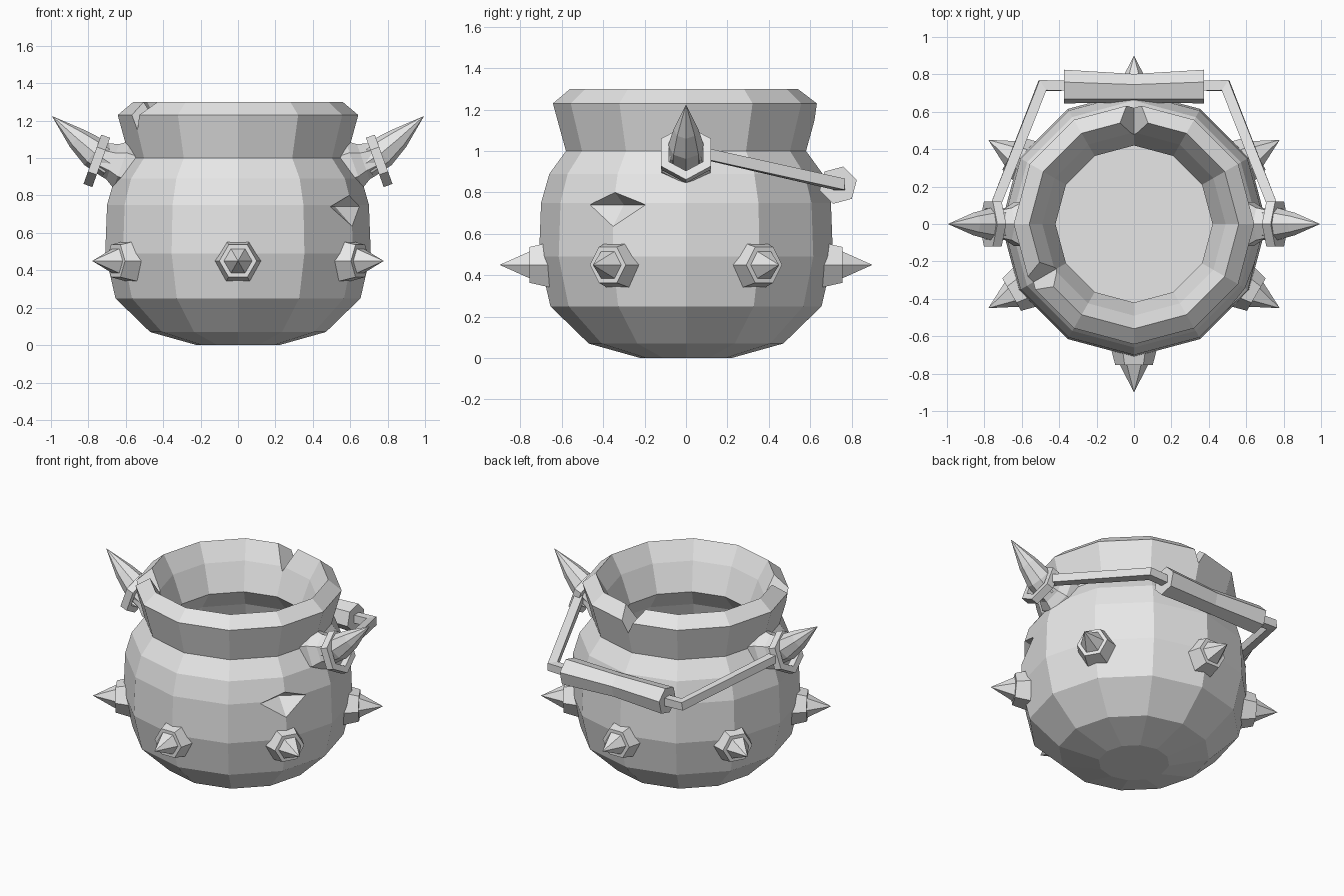
import bpy, bmesh, math
from mathutils import Vector

old = bpy.data.objects.get("Cube")
if old:
    bpy.data.objects.remove(old, do_unlink=True)

iron = bpy.data.materials.new("grey_iron")
iron.use_nodes = True
iron.diffuse_color = (0.8, 0.8, 0.8, 1)
iron.node_tree.nodes["Principled BSDF"].inputs["Base Color"].default_value = (0.8, 0.8, 0.8, 1)


def finish(name, bm):
    bmesh.ops.recalc_face_normals(bm, faces=bm.faces)
    mesh = bpy.data.meshes.new(name)
    bm.to_mesh(mesh)
    bm.free()
    mesh.materials.append(iron)
    obj = bpy.data.objects.new(name, mesh)
    bpy.context.collection.objects.link(obj)
    return obj


def loft(name, sections, sides, spin=0, axis=None, closed=False):
    """Join polygon rings given as (centre, radius); radius 0 makes a tip."""
    bm = bmesh.new()
    pts = [Vector(c) for c, r in sections]
    rings = []
    for i, (c, r) in enumerate(sections):
        if r == 0:
            rings.append([bm.verts.new(c)])
            continue
        stretch = 1
        if axis:
            t = Vector(axis).normalized()
        else:
            a = pts[i] - pts[max(i - 1, 0)]
            b = pts[min(i + 1, len(pts) - 1)] - pts[i]
            t = (a.normalized() + b.normalized()).normalized()
            stretch = 1 / max(0.6, t.dot((b if b.length else a).normalized()))
        side = Vector((1, 0, 0)) if abs(t.z) > 0.99 else t.cross((0, 0, 1)).normalized()
        up = t.cross(side)
        ring = []
        for k in range(sides):
            ang = math.radians(spin) + math.tau * k / sides
            ring.append(bm.verts.new(
                pts[i] + r * (side * math.cos(ang) * stretch + up * math.sin(ang))))
        rings.append(ring)
    pairs = list(zip(rings, rings[1:]))
    if closed:
        pairs.append((rings[-1], rings[0]))
    for a, b in pairs:
        for k in range(sides):
            n = (k + 1) % sides
            if len(b) == 1:
                bm.faces.new((a[k], a[n], b[0]))
            else:
                bm.faces.new((a[k], a[n], b[n], b[k]))
    if not closed:
        for ring in (rings[0], rings[-1]):
            if len(ring) > 1:
                bm.faces.new(ring)
    return finish(name, bm)


def hull(name, points):
    bm = bmesh.new()
    for p in points:
        bm.verts.new(p)
    bmesh.ops.convex_hull(bm, input=bm.verts)
    return finish(name, bm)


def polar(angle, r, z, lateral=0):
    a = math.radians(angle)
    return Vector((r * math.cos(a) - lateral * math.sin(a),
                   r * math.sin(a) + lateral * math.cos(a), z))


# Pot: outer wall up to the rim, then inner wall down to the floor
outer = [(0.22, 0), (0.47, 0.07), (0.655, 0.25), (0.71, 0.49), (0.70, 0.75),
         (0.66, 0.89), (0.58, 1.0), (0.643, 1.23), (0.56, 1.3)]
inner = [(0.49, 1.18), (0.42, 1.0), (0.52, 0.87), (0.57, 0.73), (0.58, 0.49),
         (0.53, 0.28), (0.42, 0.15)]
pot = loft("pot", [((0, 0, z), r) for r, z in outer + inner], 12, axis=(0, 0, 1))

# Chipped notches in the rim, and a dent in the belly
cutters = []
for angle in (90, 210):
    cutters.append(hull("notch_cutter", [
        polar(angle, r, z, w) for r in (0.3, 0.85)
        for z, w in ((1.15, 0), (1.35, -0.1), (1.35, 0.1))]))
cutters.append(hull("dent_cutter", [
    polar(-30, 0.6, 0.74), polar(-30, 0.9, 0.74), polar(-30, 0.70, 0.81),
    polar(-30, 0.71, 0.63), polar(-30, 0.665, 0.74, 0.17), polar(-30, 0.665, 0.74, -0.17)]))
for cutter in cutters:
    cutter.hide_render = True
    mod = pot.modifiers.new("cut", "BOOLEAN")
    mod.operation = "DIFFERENCE"
    mod.solver = "EXACT"
    mod.object = cutter
bpy.context.view_layer.objects.active = pot
for mod in list(pot.modifiers):
    bpy.ops.object.modifier_apply(modifier=mod.name)
for cutter in cutters:
    bpy.data.objects.remove(cutter, do_unlink=True)

# Spiked studs around the belly
for angle in range(30, 390, 60):
    profile = [(0.64, 0.13), (0.755, 0.1), (0.755, 0.075), (0.9, 0)]
    loft("stud", [(polar(angle, d, 0.45), r) for d, r in profile], 6,
         axis=polar(angle, 1, 0))

# Horns, their collars, the handle rings and the handle arms on both sides
for s, side in ((1, "left"), (-1, "right")):
    tilt = (s * 0.94, 0, 0.34)
    loft(side + "_horn_base", [((s * 0.52, 0, 0.93), 0.14), ((s * 0.62, 0, 0.965), 0.135),
                               ((s * 0.67, 0, 0.98), 0.1), ((s * 0.73, 0, 1.0), 0.085)],
         6, 30, axis=tilt)
    loft(side + "_horn", [((s * 0.68, 0, 0.97), 0.085), ((s * 0.77, 0, 1.03), 0.085),
                          ((s * 0.86, 0, 1.105), 0.06), ((s * 0.995, 0, 1.225), 0)], 8)
    centre = Vector((s * 0.755, 0, 0.985))
    half = Vector(tilt) * 0.025
    loft(side + "_handle_ring", [(centre - half, 0.14), (centre + half, 0.14),
                                 (centre + half, 0.095), (centre - half, 0.095)],
         6, 30, axis=tilt, closed=True)
    loft(side + "_handle_arm", [((s * 0.74, 0.1, 0.985), 0.038),
                                ((s * 0.49, 0.74, 0.84), 0.038),
                                ((s * 0.35, 0.74, 0.835), 0.038)], 4, 45)

# Waisted grip of the handle
loft("handle_grip", [((-0.375, 0.735, 0.835), 0.093), ((0, 0.725, 0.835), 0.08),
                     ((0.375, 0.735, 0.835), 0.093)], 6, 15, axis=(1, 0, 0))
